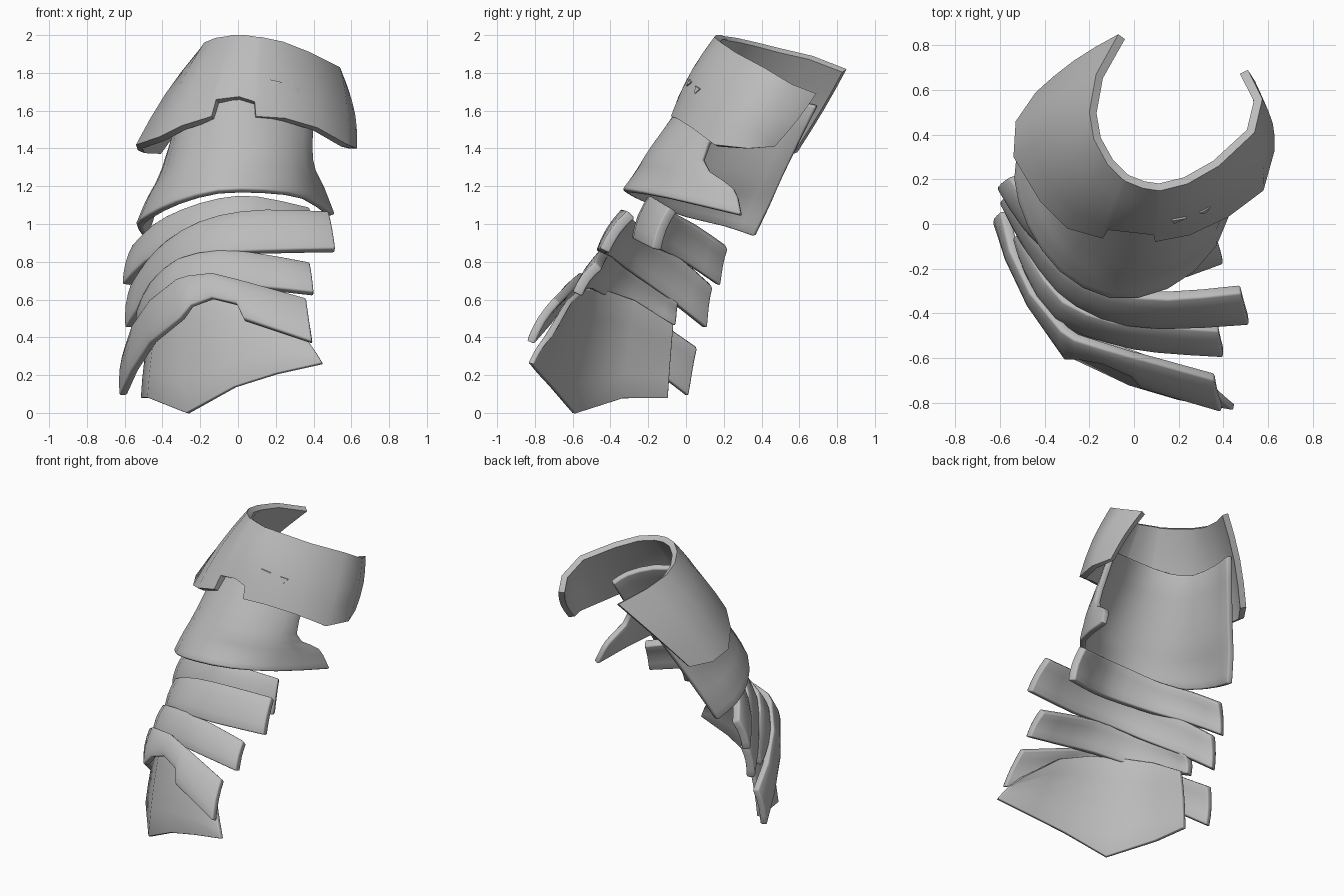
import bpy, math
from mathutils import Vector
from mathutils.bvhtree import BVHTree

steel = bpy.data.materials.new("grey_steel")
steel.diffuse_color = (0.5, 0.5, 0.5, 1)


def spline(pts, steps):
    """Smooth a row of points, keeping the points themselves."""
    p = [Vector(v) for v in pts]
    if steps < 2:
        return p
    q = [2 * p[0] - p[1]] + p + [2 * p[-1] - p[-2]]
    out = []
    for a, b, c, d in zip(q, q[1:], q[2:], q[3:]):
        for k in range(steps):
            t = k / steps
            out.append(0.5 * (2 * b + (c - a) * t + (2 * a - 5 * b + 4 * c - d) * t * t
                              + (3 * b - a - 3 * c + d) * t ** 3))
    return out + [p[-1]]


def plate(name, rows, steps=2, down=4, bulge=0.015, thick=0.055, bevel=0.01, cuts={}):
    """Loft edge rows (top to bottom, left to right) into a curved thick plate.
    cuts shortens single columns, which leaves a notch in the lower edge."""
    rows = [spline(r, steps) for r in rows]
    n = len(rows[0])
    cols = []
    for c in range(n):
        if len(rows) == 2:
            a, b = rows[0][c], rows[1][c]
            along = rows[0][min(c + 1, n - 1)] - rows[0][max(c - 1, 0)]
            out = (b - a).cross(along).normalized()
            ts = [k / down * cuts.get(c, 1) for k in range(down + 1)]
            cols.append([a.lerp(b, t) + out * bulge * math.sin(math.pi * t) for t in ts])
        else:
            cols.append(spline([r[c] for r in rows], down))
    m = len(cols[0])
    faces = [(c * m + r, c * m + r + 1, (c + 1) * m + r + 1, (c + 1) * m + r)
             for c in range(n - 1) for r in range(m - 1)]
    verts = [v for col in cols for v in col]
    mesh = bpy.data.meshes.new(name)
    mesh.from_pydata(verts, [], faces)
    mesh.materials.append(steel)
    ob = bpy.data.objects.new(name, mesh)
    bpy.context.collection.objects.link(ob)
    bpy.ops.object.select_all(action='DESELECT')
    ob.select_set(True)
    bpy.context.view_layer.objects.active = ob
    s = ob.modifiers.new("thickness", 'SOLIDIFY')
    s.thickness, s.offset = thick, -1
    bpy.ops.object.modifier_apply(modifier=s.name)
    if bevel:
        b = ob.modifiers.new("rounded_rim", 'BEVEL')
        b.width, b.segments, b.limit_method, b.angle_limit = bevel, 2, 'ANGLE', math.radians(50)
        bpy.ops.object.modifier_apply(modifier=b.name)
    bpy.ops.object.shade_smooth_by_angle(angle=math.radians(50))
    return BVHTree.FromPolygons(verts, faces)


# Upper cuff: open ring with a notch in its front lower edge
cuff = plate("upper_cuff", [
    [(-.07, .85, 1.82), (-.17, .67, 1.89), (-.2, .5, 1.93), (-.18, .38, 1.96), (-.12, .27, 1.985),
     (-.05, .2, 1.995), (-.035, .19, 2), (.04, .16, 2), (.105, .15, 1.99), (.12, .15, 1.99),
     (.24, .18, 1.965), (.38, .26, 1.91), (.54, .41, 1.83), (.575, .56, 1.74), (.51, .69, 1.69)],
    [(-.44, .59, 1.38), (-.53, .46, 1.39), (-.54, .3, 1.42), (-.42, .1, 1.46), (-.3, -.02, 1.52),
     (-.14, -.065, 1.57), (-.13, -.067, 1.572), (0, -.08, 1.58), (.085, -.08, 1.572), (.095, -.08, 1.57),
     (.25, -.05, 1.56), (.42, .03, 1.51), (.58, .15, 1.42), (.63, .33, 1.4), (.585, .47, 1.41)]],
    steps=1, bulge=0.02, bevel=0, thick=0.04, cuts={6: .81, 7: .79, 8: .83})

# Small triangular marks on the cuff front
for tri in ([(.17, 1.765), (.18, 1.73), (.235, 1.75)], [(.295, 1.73), (.32, 1.69), (.34, 1.715)]):
    hits = [cuff.ray_cast(Vector((x, -2, z)), Vector((0, 1, 0)))[0] for x, z in tri]
    me = bpy.data.meshes.new("cuff_mark")
    front = [h - Vector((0, .009, 0)) for h in hits]
    me.from_pydata(front + hits, [], [(0, 1, 2), (0, 3, 4, 1), (1, 4, 5, 2), (2, 5, 3, 0), (5, 4, 3)])
    me.materials.append(steel)
    bpy.context.collection.objects.link(bpy.data.objects.new("cuff_mark", me))

# Forearm guard: long on the left, flared wing at the lower right
plate("forearm_guard", [
    [(-.23, .7, 1.63), (-.29, .5, 1.67), (-.28, .28, 1.69), (-.18, .14, 1.73), (-.02, .07, 1.77),
     (.18, .1, 1.75), (.34, .18, 1.69), (.41, .25, 1.63)],
    [(-.39, .52, 1.27), (-.405, .33, 1.29), (-.37, .09, 1.32), (-.26, -.09, 1.37), (-.05, -.19, 1.4),
     (.18, -.16, 1.4), (.35, -.03, 1.37), (.4, .09, 1.34)],
    [(-.46, .445, 1.1), (-.485, .26, 1.13), (-.43, .03, 1.18), (-.3, -.16, 1.24), (-.09, -.26, 1.29),
     (.17, -.22, 1.28), (.37, -.06, 1.24), (.46, .25, 1.19)],
    [(-.51, .37, .94), (-.54, .2, 1), (-.48, -.01, 1.05), (-.335, -.215, 1.12), (-.11, -.335, 1.18),
     (.15, -.295, 1.18), (.37, -.1, 1.14), (.515, .29, 1.05)]],
    bulge=0, down=3, thick=0.04)

# Overlapping wrist bands, from the top down
plate("wrist_band_1", [
    [(-.56, .21, .89), (-.45, .05, 1), (-.3, -.1, 1.08), (-.1, -.18, 1.14), (.1, -.19, 1.15), (.38, -.09, 1.09)],
    [(-.615, .16, .68), (-.5, -.02, .8), (-.33, -.18, .88), (-.1, -.27, .92), (.1, -.28, .92), (.4, -.18, .87)]])
plate("wrist_band_2", [
    [(-.57, .13, .68), (-.46, -.05, .84), (-.3, -.22, .97), (-.1, -.31, 1.05), (.15, -.34, 1.08), (.48, -.31, 1.07)],
    [(-.6, .09, .45), (-.5, -.1, .6), (-.35, -.31, .75), (-.15, -.43, .84), (.12, -.475, .86), (.515, -.455, .87)]])
plate("wrist_band_3", [
    [(-.51, -.04, .6), (-.46, -.16, .7), (-.32, -.35, .82), (-.1, -.44, .865), (.1, -.46, .85), (.38, -.48, .8)],
    [(-.54, -.07, .46), (-.49, -.22, .53), (-.35, -.44, .62), (-.1, -.54, .67), (.1, -.58, .67), (.4, -.6, .64)]])

# Lowest band with a raised notch over the hand
plate("knuckle_band", [
    [(-.6, .055, .35), (-.56, -.12, .47), (-.47, -.31, .6), (-.33, -.48, .71), (-.27, -.52, .73),
     (-.14, -.56, .745), (0, -.6, .71), (.04, -.61, .7), (.36, -.7, .61)],
    [(-.63, 0, .09), (-.57, -.17, .22), (-.47, -.38, .37), (-.31, -.61, .5), (-.25, -.61, .57),
     (-.14, -.63, .61), (-.01, -.69, .58), (.03, -.74, .5), (.39, -.845, .38)]],
    steps=1, thick=0.045)

# Pointed plate over the back of the hand
plate("hand_plate", [
    [(-.46, -.07, .47), (-.41, -.28, .6), (-.27, -.46, .66), (-.1, -.56, .66), (.1, -.63, .6), (.34, -.73, .42)],
    [(-.515, -.1, .08), (-.48, -.345, .08), (-.275, -.605, 0), (-.02, -.725, .14), (.2, -.79, .21), (.445, -.835, .265)]],
    steps=1, bulge=0.01, thick=0.03, bevel=0.006)
